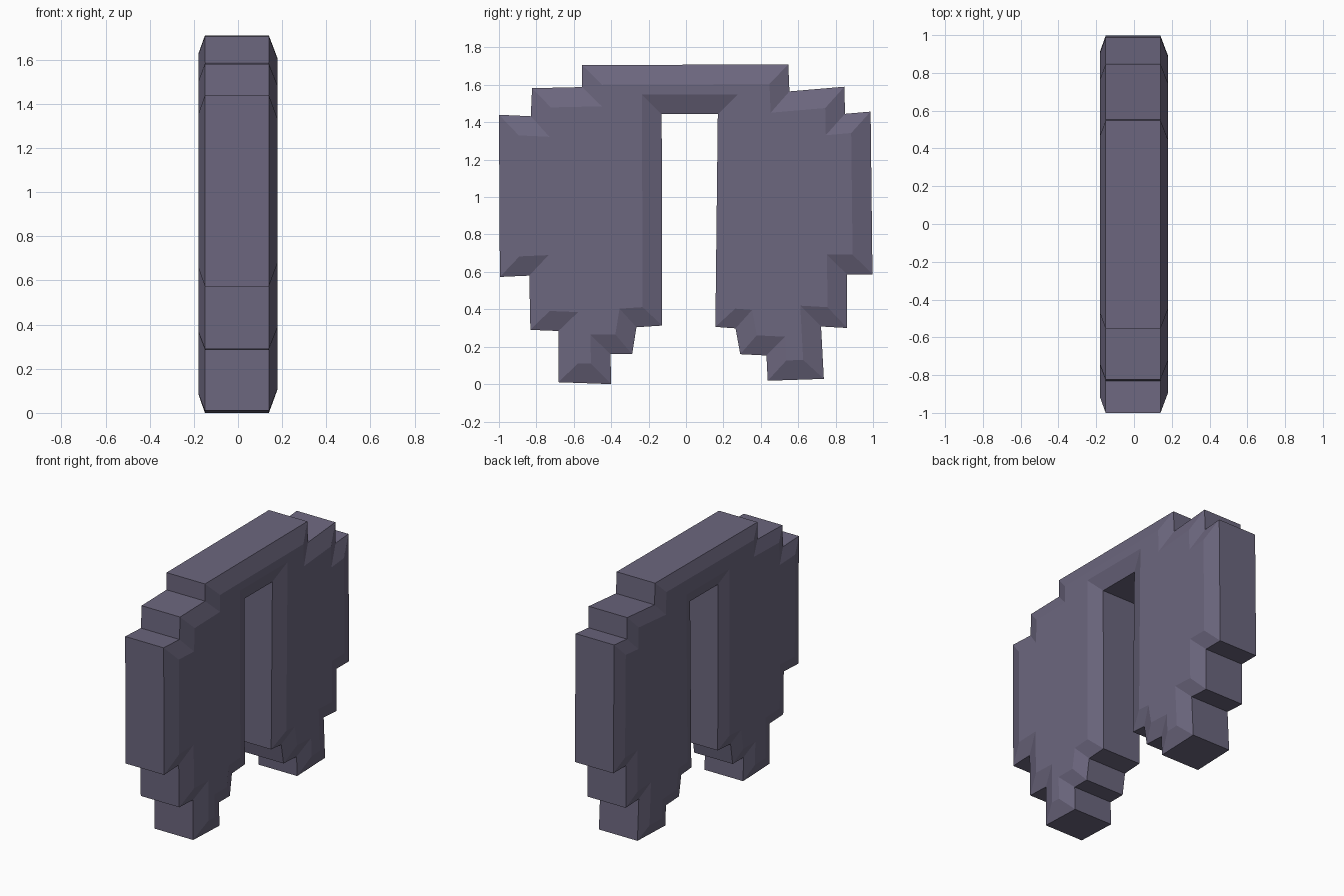
import bpy, bmesh
from mathutils import Vector

if "Cube" in bpy.data.objects:
    bpy.data.objects.remove(bpy.data.objects["Cube"])

# Stepped side outline (y, z), clockwise from the top left
OUTLINE = [Vector(p) for p in [
    (-0.555, 1.705), (0.547, 1.71), (0.553, 1.565), (0.847, 1.59), (0.85, 1.445), (0.987, 1.457),
    (0.997, 0.587), (0.86, 0.587), (0.862, 0.30), (0.722, 0.308), (0.737, 0.028), (0.437, 0.018),
    (0.43, 0.153), (0.29, 0.16), (0.265, 0.298), (0.157, 0.306), (0.17, 1.443), (-0.13, 1.443),
    (-0.127, 0.313), (-0.265, 0.304), (-0.288, 0.16), (-0.404, 0.16), (-0.40, 0.0), (-0.682, 0.01),
    (-0.682, 0.284), (-0.832, 0.29), (-0.838, 0.58), (-0.995, 0.573), (-1.0, 1.44), (-0.83, 1.432),
    (-0.823, 1.582), (-0.555, 1.588)]]


def inset(points, d):
    """Mitred inward offset of a clockwise outline."""
    out = []
    n = len(points)
    for i, p in enumerate(points):
        a = (p - points[i - 1]).normalized()
        b = (points[(i + 1) % n] - p).normalized()
        na, nb = Vector((a.y, -a.x)), Vector((b.y, -b.x))
        out.append(p + (na + nb) * d / (1 + na.dot(nb)))
    return out


# Four layers across x: small chamfered face, full outline, full outline, chamfered face
bm = bmesh.new()
rings = []
for x, d in [(-0.18, 0.083), (-0.15, 0), (0.14, 0), (0.18, 0.105)]:
    rings.append([bm.verts.new((x, p.x, p.y)) for p in inset(OUTLINE, d)])
count = len(OUTLINE)
for lo, hi in zip(rings, rings[1:]):
    for i in range(count):
        j = (i + 1) % count
        bm.faces.new((lo[i], lo[j], hi[j], hi[i]))
caps = [bm.faces.new(rings[0]), bm.faces.new(rings[-1])]
bmesh.ops.recalc_face_normals(bm, faces=bm.faces)
bmesh.ops.triangulate(bm, faces=caps)

mesh = bpy.data.meshes.new("stepped_arch")
bm.to_mesh(mesh)
bm.free()
arch = bpy.data.objects.new("stepped_arch", mesh)
bpy.context.collection.objects.link(arch)

# Muted purple-grey finish
mat = bpy.data.materials.new("slate_purple")
mat.diffuse_color = (0.15, 0.135, 0.21, 1)
mat.use_nodes = True
mat.node_tree.nodes["Principled BSDF"].inputs["Base Color"].default_value = mat.diffuse_color
mesh.materials.append(mat)
